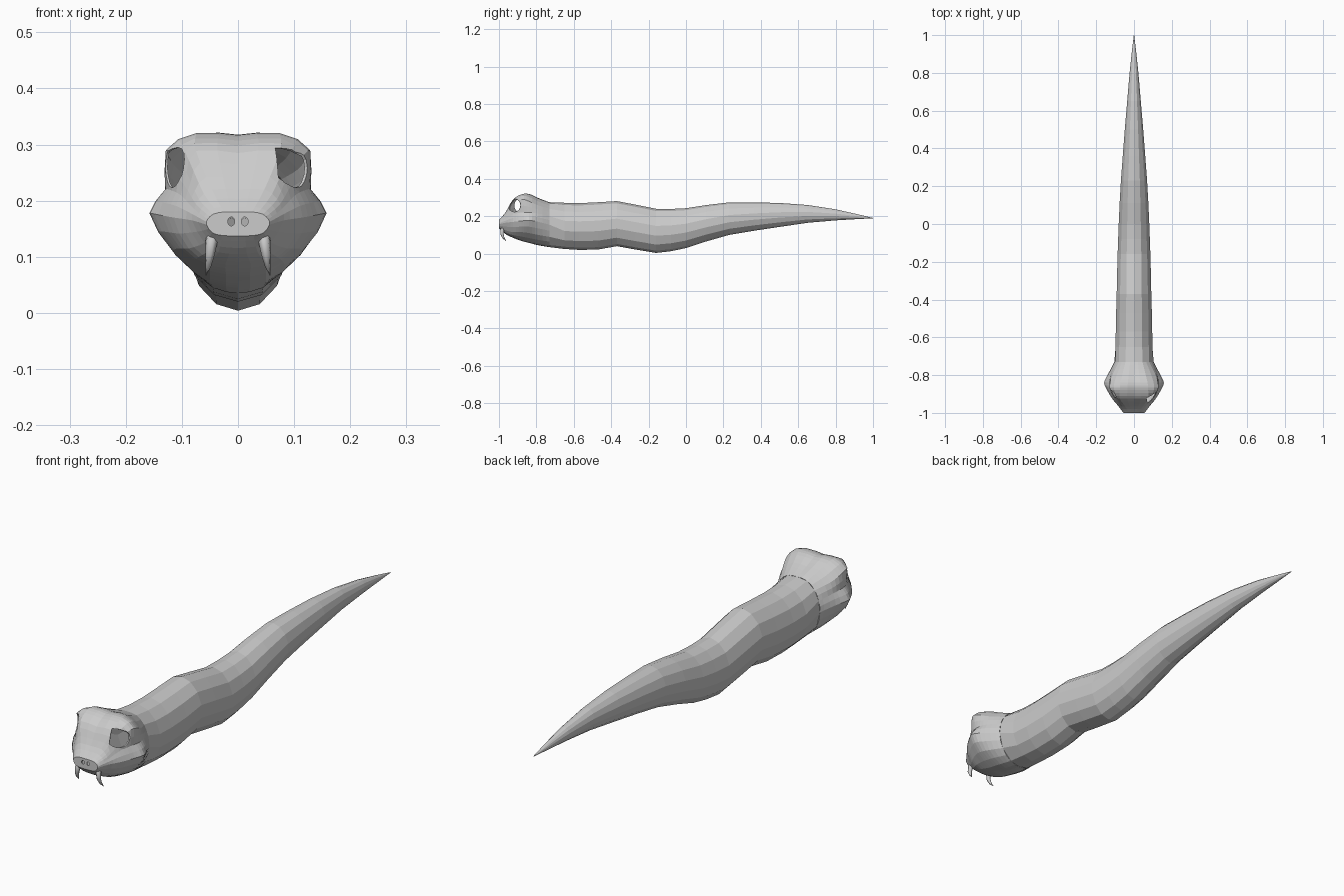
import bpy, bmesh, math
from mathutils import Vector

if "Cube" in bpy.data.objects:
    bpy.data.objects.remove(bpy.data.objects["Cube"])

# Head half sections (x, z) from chin to crown, keyed by y
HEAD = [
    (-1.00, [(0, .137), (.028, .138), (.046, .143), (.056, .157), (.054, .167), (.044, .176), (.025, .18), (0, .18)]),
    (-.965, [(0, .105), (.035, .108), (.060, .125), (.082, .165), (.078, .185), (.07, .203), (.047, .220), (0, .220)]),
    (-.925, [(0, .085), (.050, .090), (.088, .115), (.115, .170), (.102, .210), (.092, .25), (.075, .289), (0, .285)]),
    (-.88, [(0, .068), (.050, .075), (.108, .115), (.142, .175), (.123, .220), (.125, .289), (.075, .317), (0, .313)]),
    (-.84, [(0, .058), (.050, .065), (.115, .110), (.158, .178), (.130, .220), (.127, .28), (.072, .318), (0, .316)]),
    (-.79, [(0, .045), (.050, .055), (.108, .100), (.135, .170), (.122, .215), (.11, .258), (.06, .295), (0, .295)]),
    (-.73, [(0, .035), (.045, .045), (.088, .090), (.104, .155), (.098, .200), (.08, .24), (.045, .27), (0, .275)]),
]
# Body: y, bottom z, top z, half width
BODY = [(-.65, .025, .272, .100), (-.57, .02, .270, .099), (-.47, .022, .275, .097),
        (-.37, .04, .281, .094), (-.27, .022, .262, .092), (-.16, .004, .240, .089),
        (-.08, .013, .239, .086), (0, .03, .243, .083), (.11, .066, .260, .078),
        (.23, .10, .274, .071), (.36, .122, .274, .061), (.5, .143, .271, .050),
        (.65, .165, .260, .037), (.8, .178, .237, .024), (.92, .185, .21, .011), (1, .189, .191, .001)]


def densify(items, steps):
    """Catmull-Rom interpolation through a list of vectors."""
    out = []
    for i in range(len(items) - 1):
        a, b, c, d = items[max(i - 1, 0)], items[i], items[i + 1], items[min(i + 2, len(items) - 1)]
        for k in range(steps):
            t = k / steps
            out.append(0.5 * (2 * b + (c - a) * t + (2 * a - 5 * b + 4 * c - d) * t * t
                              + (3 * b - a - 3 * c + d) * t ** 3))
    return out + [items[-1]]


def loft(name, halves, cap_front=False, cap_back=False):
    """Skin mirrored half sections into a tube."""
    bm = bmesh.new()
    rings = []
    for h in halves:
        pts = list(h) + [Vector((-p.x, p.y, p.z)) for p in reversed(h[1:-1])]
        rings.append([bm.verts.new(p) for p in pts])
    n = len(rings[0])
    for r, s in zip(rings, rings[1:]):
        for i in range(n):
            j = (i + 1) % n
            bm.faces.new((r[i], r[j], s[j], s[i]))
    if cap_front:
        bm.faces.new(rings[0])
    if cap_back:
        bm.faces.new(rings[-1])
    bmesh.ops.recalc_face_normals(bm, faces=bm.faces)
    me = bpy.data.meshes.new(name)
    bm.to_mesh(me)
    bm.free()
    ob = bpy.data.objects.new(name, me)
    bpy.context.collection.objects.link(ob)
    return ob


sections = [[Vector((x, y, z)) for x, z in pts] for y, pts in HEAD]

# Head: refined around the section and along the length
cols = [densify([s[i] for s in sections], 3) for i in range(8)]
head_rings = [densify([c[k] for c in cols], 2) for k in range(len(cols[0]))]
for ring in head_rings:
    ring[0].x = ring[-1].x = 0
head = loft("head", head_rings, cap_front=True)

# Body and tail: low-poly oval tube starting at the neck
body_rings = [sections[-1]]
for y, lo, hi, w in BODY:
    ring = []
    for i in range(8):
        a = math.pi * i / 7
        ring.append(Vector((w * math.sin(a) if 0 < i < 7 else 0, y,
                            (lo + hi) / 2 - (hi - lo) / 2 * math.cos(a))))
    body_rings.append(ring)
loft("body", body_rings, cap_back=True)

# Hollow head shell
shell = head.modifiers.new("shell", 'SOLIDIFY')
shell.thickness = 0.004
shell.offset = -1


def cut(name, loc, rot, radius, depth, scale):
    bpy.ops.mesh.primitive_cylinder_add(vertices=16, radius=radius, depth=depth, location=loc, rotation=rot)
    c = bpy.context.object
    c.name = name
    c.scale = scale
    c.hide_render = True
    c.display_type = 'WIRE'
    m = head.modifiers.new(name, 'BOOLEAN')
    m.operation = 'DIFFERENCE'
    m.solver = 'EXACT'
    m.object = c
    c.hide_set(True)


for side, s in (("right", 1), ("left", -1)):
    # Open eye sockets
    cut(side + "_eye_cutter", (s * .165, -.904, .259), (math.radians(-12), math.pi / 2, 0), 1, .2, (.036, .028, 1))
    # Nostril openings
    cut(side + "_nostril_cutter", (s * .012, -1.0, .163), (math.pi / 2, 0, 0), 1, .03, (.006, .008, 1))

    # Curved fangs
    cu = bpy.data.curves.new(side + "_fang", 'CURVE')
    cu.dimensions = '3D'
    cu.bevel_depth = .011
    cu.bevel_resolution = 1
    cu.use_fill_caps = True
    path = [(.044, -.968, .155, .9), (.047, -.982, .128, 1), (.050, -.984, .105, .8),
            (.053, -.976, .085, .5), (.057, -.962, .067, .05)]
    sp = cu.splines.new('POLY')
    sp.points.add(len(path) - 1)
    for p, (x, y, z, r) in zip(sp.points, path):
        p.co = (s * x, y, z, 1)
        p.radius = r
    bpy.context.collection.objects.link(bpy.data.objects.new(side + "_fang", cu))
